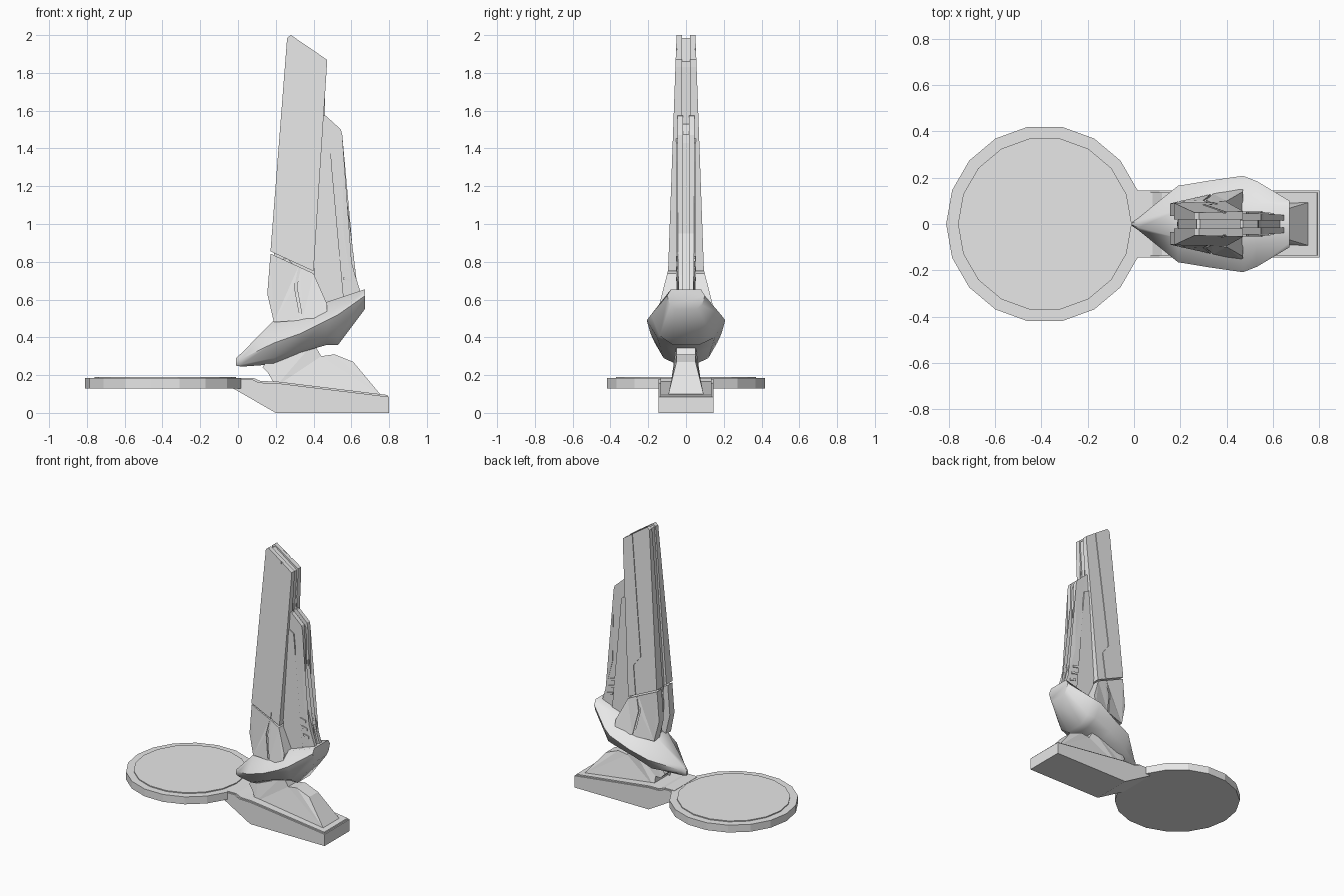
import bpy, bmesh, math

grey = bpy.data.materials.new("light_grey")
grey.diffuse_color = (0.8, 0.8, 0.8, 1)


def finish(name, bm, smooth=None):
    bmesh.ops.recalc_face_normals(bm, faces=bm.faces)
    me = bpy.data.meshes.new(name)
    bm.to_mesh(me)
    bm.free()
    ob = bpy.data.objects.new(name, me)
    bpy.context.collection.objects.link(ob)
    me.materials.append(grey)
    if smooth:
        bpy.context.view_layer.objects.active = ob
        ob.select_set(True)
        bpy.ops.object.shade_smooth_by_angle(angle=math.radians(smooth))
        ob.select_set(False)
    return ob


def prism(name, pts, inner, outer, sides=(1, -1)):
    """Side profile (x, z) spanning y from inner to outer, for each side."""
    bm = bmesh.new()
    for s in sides:
        a = [bm.verts.new((x, s * inner(x, z), z)) for x, z in pts]
        b = [bm.verts.new((x, s * outer(x, z), z)) for x, z in pts]
        caps = [bm.faces.new(a), bm.faces.new(b[::-1])]
        for i in range(len(pts)):
            j = (i + 1) % len(pts)
            bm.faces.new((a[i], b[i], b[j], a[j]))
        bmesh.ops.triangulate(bm, faces=caps)
    return finish(name, bm)


def flat(v):
    return lambda x, z: v


def solid(name, pts, half):
    """Side profile spanning both sides of the middle."""
    return prism(name, pts, lambda x, z: -half(x, z), half, (1,))


def disc(name, r, z0, z1):
    bm = bmesh.new()
    ring = [(-0.385 + r * math.cos(i * math.tau / 18), r * math.sin(i * math.tau / 18))
            for i in range(18)]
    lo = [bm.verts.new((x, y, z0)) for x, y in ring]
    hi = [bm.verts.new((x, y, z1)) for x, y in ring]
    bm.faces.new(lo[::-1])
    bm.faces.new(hi)
    for i in range(18):
        j = (i + 1) % 18
        bm.faces.new((lo[i], lo[j], hi[j], hi[i]))
    return finish(name, bm)


# round platform with a slightly raised top
disc("platform", 0.426, 0.13, 0.184)
disc("platform_top", 0.375, 0.17, 0.191)

# foot block and its thin lid
solid("foot", [(-0.03, 0.132), (0.2, 0), (0.8, 0), (0.8, 0.085), (0.2, 0.158),
               (0.11, 0.16), (0.07, 0.18), (-0.03, 0.18)], flat(0.145))
solid("foot_lid", [(0.0, 0.17), (0.2, 0.145), (0.795, 0.075), (0.79, 0.095),
                   (0.2, 0.167), (0.12, 0.168), (0.08, 0.186), (0.0, 0.186)], flat(0.135))

# tapered pylon joining foot and hull
solid("pylon", [(0.2, 0.14), (0.76, 0.09), (0.61, 0.27), (0.51, 0.31), (0.44, 0.3),
                (0.4, 0.37), (0.2, 0.35), (0.13, 0.24), (0.16, 0.21), (0.2, 0.21)],
      lambda x, z: max(0.05, 0.095 - (z - 0.09) * 0.25))

# smooth hull lofted through sections: x, top z/width, middle z/width, bottom z/width
sections = [(-0.01, 0.29, 0.004, 0.27, 0.008, 0.25, 0.004),
            (0.02, 0.318, 0.015, 0.287, 0.028, 0.245, 0.012),
            (0.19, 0.49, 0.06, 0.37, 0.165, 0.257, 0.05),
            (0.33, 0.54, 0.08, 0.42, 0.188, 0.32, 0.06),
            (0.47, 0.587, 0.09, 0.49, 0.208, 0.36, 0.07),
            (0.53, 0.607, 0.09, 0.52, 0.185, 0.36, 0.07),
            (0.672, 0.654, 0.08, 0.62, 0.10, 0.55, 0.06)]
bm = bmesh.new()
rings = []
for x, zt, wt, zm, wm, zb, wb in sections:
    zl, wl = zb + (zm - zb) * 0.3, wb + (wm - wb) * 0.6
    half = [(wt, zt), (wm, zm), (wl, zl), (wb, zb)]
    loop = half + [(-w, z) for w, z in half[::-1]]
    rings.append([bm.verts.new((x, y, z)) for y, z in loop])
for a, b in zip(rings, rings[1:]):
    for i in range(8):
        j = (i + 1) % 8
        bm.faces.new((a[i], a[j], b[j], b[i]))
bm.faces.new(rings[0])
bm.faces.new(rings[-1])
finish("hull", bm, 50)


# tall blade: recessed core, side plates, panels split by a groove
def blade(off):
    return lambda x, z: 0.05 + (2 - z) * 0.036 + off


solid("blade_core", [(0.27, 1.98), (0.285, 1.985), (0.46, 1.86), (0.46, 1.83), (0.39, 0.75),
                     (0.46, 0.5), (0.21, 0.5), (0.23, 0.7), (0.19, 0.86)], flat(0.022))
prism("blade_plate", [(0.26, 1.985), (0.28, 2.0), (0.47, 1.87), (0.47, 1.83),
                      (0.4, 0.75), (0.172, 0.855)], flat(0.02), blade(-0.005))
prism("blade_front_panel", [(0.26, 1.985), (0.28, 2.0), (0.385, 1.929), (0.295, 1.06),
                            (0.35, 0.985), (0.328, 0.783), (0.172, 0.855)],
      blade(-0.006), blade(0))
prism("blade_rear_panel", [(0.398, 1.92), (0.47, 1.87), (0.47, 1.83), (0.4, 0.75),
                           (0.342, 0.777), (0.364, 0.985), (0.308, 1.06)],
      blade(-0.006), blade(0))


# flared skirts below the blade
def skirt(off):
    return lambda x, z: 0.088 + max(0, 0.8 - z) * 0.22 * max(0, x - 0.15) / 0.3 + off


prism("skirt", [(0.172, 0.843), (0.4, 0.738), (0.47, 0.58), (0.47, 0.5),
                (0.19, 0.48), (0.155, 0.63)], flat(0.035), skirt(-0.005))
prism("skirt_front_panel", [(0.172, 0.843), (0.32, 0.775), (0.298, 0.67), (0.33, 0.5),
                            (0.19, 0.48), (0.155, 0.63)], skirt(-0.006), skirt(0))
prism("skirt_rear_panel", [(0.334, 0.768), (0.4, 0.738), (0.47, 0.58), (0.47, 0.5),
                           (0.342, 0.5), (0.311, 0.67)], skirt(-0.006), skirt(0))

# rounded joint between the skirts
bm = bmesh.new()
bmesh.ops.create_uvsphere(bm, u_segments=20, v_segments=12, radius=1)
for v in bm.verts:
    v.co = (0.25 + v.co.x * 0.065, v.co.y * 0.05, 0.7 + v.co.z * 0.13)
finish("joint", bm, 60)


# shorter rear fin with a central groove, raised side panels and slats
def fin(off):
    return lambda x, z: 0.046 - max(0, x - 0.56) * 0.08 + off


solid("fin_core", [(0.44, 1.53), (0.47, 1.53), (0.535, 1.475), (0.54, 1.43), (0.55, 0.95),
                   (0.61, 0.72), (0.64, 0.6), (0.42, 0.55), (0.4, 0.8)], flat(0.016))
prism("fin_plate", [(0.44, 1.575), (0.465, 1.573), (0.545, 1.5), (0.552, 1.47), (0.56, 0.95),
                    (0.62, 0.73), (0.655, 0.62), (0.62, 0.55), (0.42, 0.55), (0.4, 0.8)],
      flat(0.015), fin(0))
prism("fin_side_panel", [(0.43, 1.46), (0.485, 1.43), (0.495, 1.33), (0.48, 0.85),
                         (0.56, 0.6), (0.42, 0.55), (0.4, 0.8)], fin(-0.002), fin(0.007))
for i in range(3):
    x, z = 0.535 + i * 0.012, 0.83 - i * 0.055
    prism("fin_slat", [(x, z), (x + 0.045, z - 0.012), (x + 0.045, z - 0.028), (x, z - 0.016)],
          fin(-0.002), fin(0.005))
